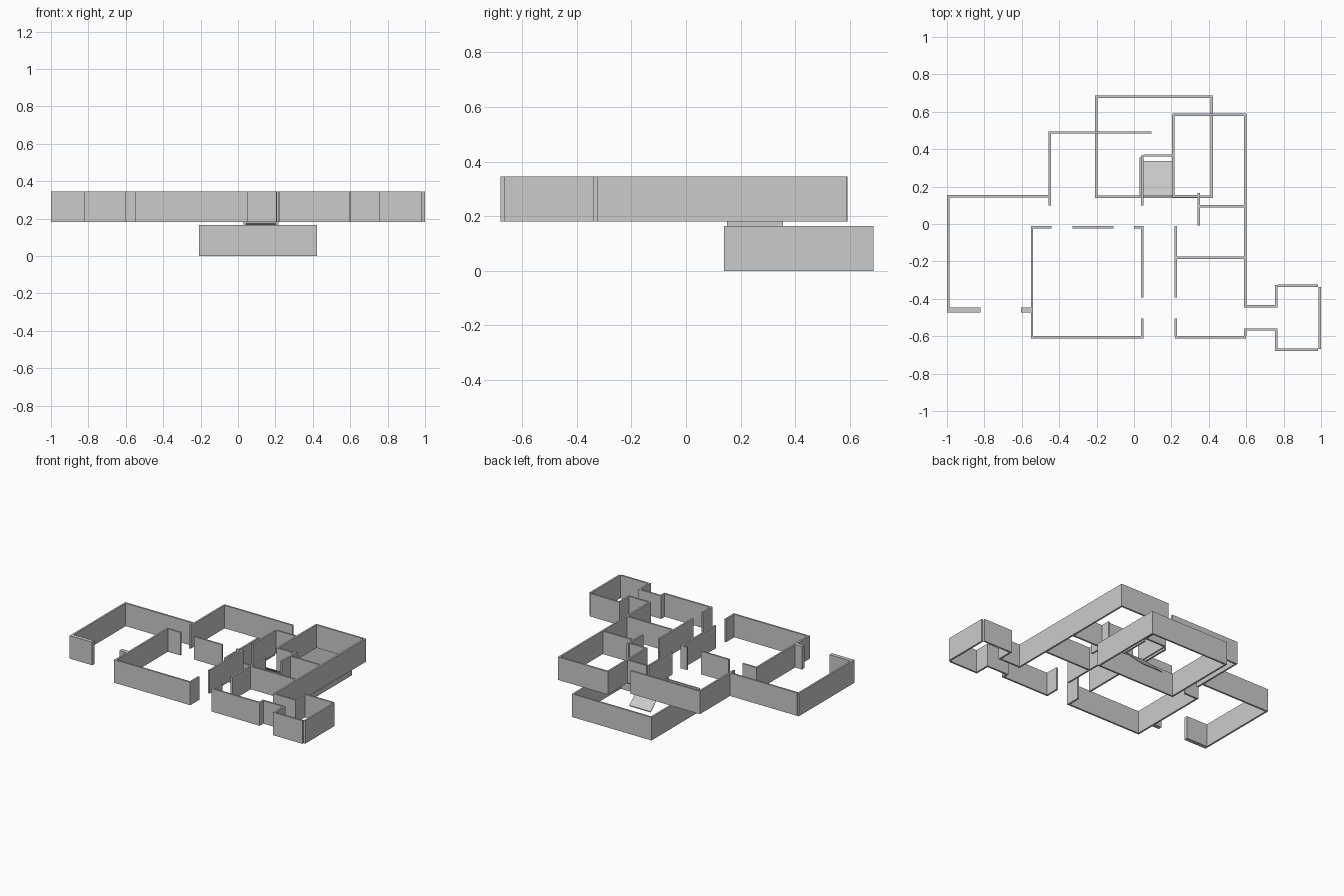
import bpy, bmesh

if "Cube" in bpy.data.objects:
    bpy.data.objects.remove(bpy.data.objects["Cube"])

T = 0.0125            # wall thickness
UP = (0.181, 0.345)   # upper storey heights
LOW = (0.0, 0.165)    # lower storey heights


def mesh_object(name, bm):
    me = bpy.data.meshes.new(name)
    bm.to_mesh(me)
    bm.free()
    ob = bpy.data.objects.new(name, me)
    bpy.context.collection.objects.link(ob)
    return ob


def box(name, x0, x1, y0, y1, z):
    bm = bmesh.new()
    bmesh.ops.create_cube(bm, size=1)
    for v in bm.verts:
        v.co.x = x1 if v.co.x > 0 else x0
        v.co.y = y1 if v.co.y > 0 else y0
        v.co.z = z[1] if v.co.z > 0 else z[0]
    return mesh_object(name, bm)


def wall_x(name, y, x0, x1, z=UP, t=T):
    # wall running along x
    return box(name, x0, x1, y - t / 2, y + t / 2, z)


def wall_y(name, x, y0, y1, z=UP, t=T):
    # wall running along y
    return box(name, x - t / 2, x + t / 2, y0, y1, z)


# lower storey: closed rectangular room
for y in (0.145, 0.681):
    wall_x("basement_wall", y, -0.208, 0.422, LOW)
for x in (-0.202, 0.416):
    wall_y("basement_wall", x, 0.151, 0.675, LOW)

# left room
wall_y("left_room_wall", -0.994, -0.473, 0.154)
wall_x("left_room_back_wall", 0.148, -0.988, -0.445)
wall_x("left_room_front_wall", -0.46, -0.988, -0.822, t=0.028)
wall_x("left_room_front_wall", -0.46, -0.605, -0.551, t=0.028)

# rear room
wall_y("rear_room_wall", -0.45, 0.10, 0.495)
wall_x("rear_room_back_wall", 0.489, -0.444, 0.093)

# central room with door gaps
wall_y("central_room_wall", -0.545, -0.611, -0.011)
for x0, x1 in ((-0.539, -0.44), (-0.33, -0.11), (0.0, 0.05)):
    wall_x("central_room_back_wall", -0.017, x0, x1)
wall_x("central_room_front_wall", -0.605, -0.539, 0.05)

# corridor walls, each with a door gap
for x in (0.044, 0.224):
    wall_y("corridor_wall", x, -0.393, -0.011)
    wall_y("corridor_wall", x, -0.599, -0.505)

# right-hand rooms
wall_x("right_room_front_wall", -0.605, 0.218, 0.60)
wall_x("right_room_partition", -0.18, 0.23, 0.588)
wall_x("right_room_partition", 0.094, 0.353, 0.588)
wall_y("right_outer_wall", 0.594, -0.446, 0.59)
wall_y("right_outer_wall", 0.594, -0.599, -0.558)
wall_y("right_room_stub", 0.347, -0.008, 0.165)
wall_x("right_room_inner_wall", 0.148, 0.205, 0.341)
wall_x("right_room_back_wall", 0.585, 0.205, 0.588)

# side annex with its short passage
for y in (-0.44, -0.564):
    wall_x("annex_passage_wall", y, 0.60, 0.766)
wall_y("annex_inner_wall", 0.76, -0.434, -0.325)
wall_y("annex_inner_wall", 0.76, -0.679, -0.57)
for y in (-0.331, -0.673):
    wall_x("annex_wall", y, 0.766, 0.985)
wall_y("annex_outer_wall", 0.993, -0.667, -0.337)

# stairwell enclosure
wall_y("stairwell_wall", 0.044, 0.10, 0.366)
wall_y("stairwell_wall", 0.21, 0.154, 0.579)
wall_x("stairwell_back_wall", 0.366, 0.05, 0.204)

# rim of the stair opening between storeys
GAP = (0.165, 0.181)
wall_y("stair_opening_rim", 0.036, 0.15, 0.355, GAP)
wall_y("stair_opening_rim", 0.209, 0.15, 0.355, GAP)

# stair ramp descending to the back
ramp = box("stair_ramp", 0.042, 0.211, 0.15, 0.338, (0.0, 0.006))
for v in ramp.data.vertices:
    v.co.z += 0.174 * (0.338 - v.co.y) / 0.188
